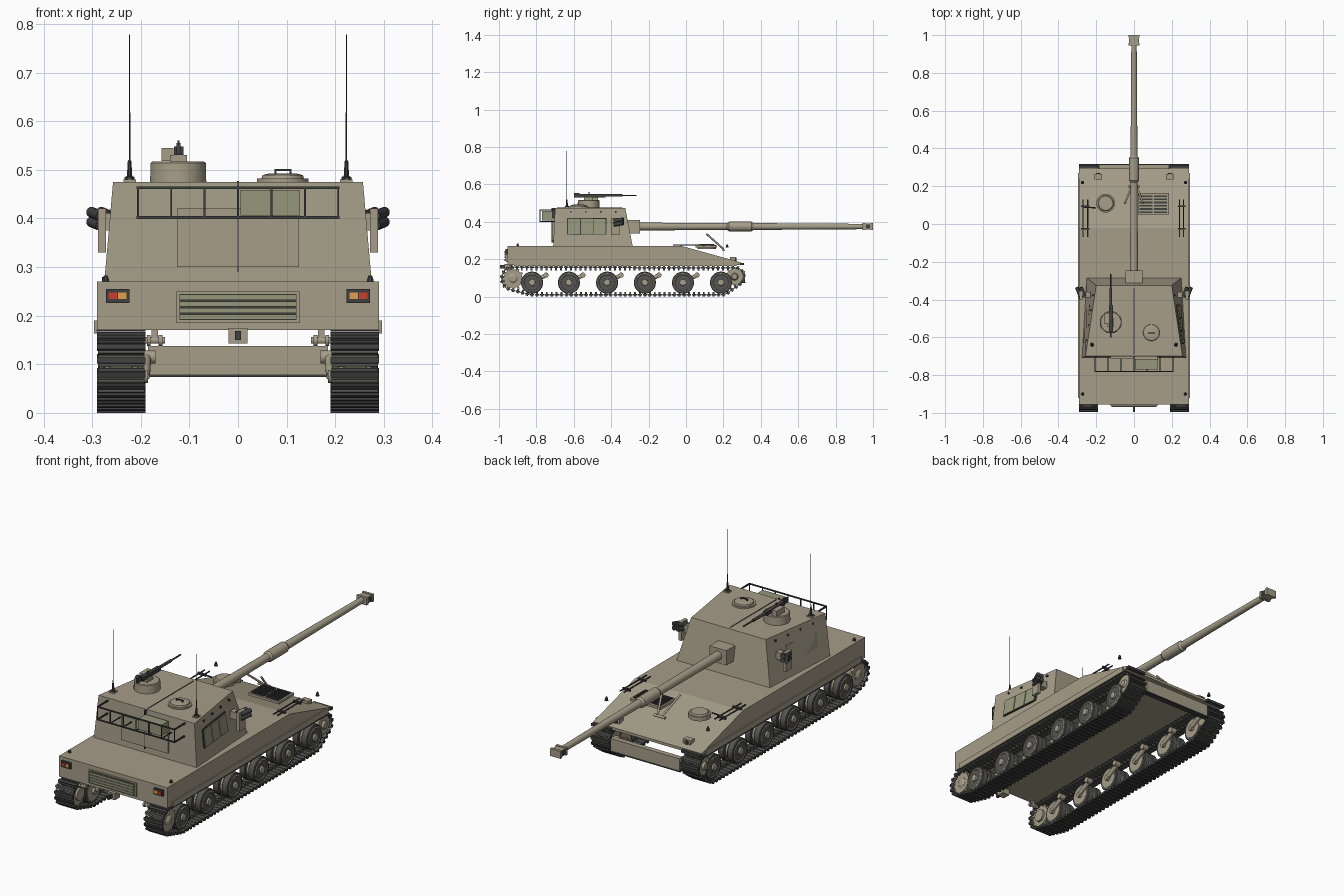
import bpy, bmesh, math
from mathutils import Vector, Matrix
from mathutils.geometry import convex_hull_2d

if "Cube" in bpy.data.objects:
    bpy.data.objects.remove(bpy.data.objects["Cube"])


def material(name, *rgb):
    m = bpy.data.materials.new(name)
    m.diffuse_color = (*rgb, 1)
    m.use_nodes = True
    m.node_tree.nodes["Principled BSDF"].inputs["Base Color"].default_value = m.diffuse_color
    return m


TAN = material("tan_paint", .38, .34, .25)
DARK = material("dark_metal", .05, .05, .05)
RUBBER = material("rubber", .09, .09, .085)
GREEN = material("green_panel", .30, .31, .20)
RED = material("red_lens", .6, .05, .03)
AMBER = material("amber_lens", .75, .35, .08)


class Part:
    """Collects primitives in world space, then becomes one object."""
    def __init__(self, name, mat=TAN, mirror=False):
        self.name, self.mat, self.mirror, self.bm = name, mat, mirror, bmesh.new()

    def hexa(self, lower, upper):
        v = [self.bm.verts.new(p) for p in [*lower, *upper]]
        n = len(lower)
        self.bm.faces.new(v[:n])
        self.bm.faces.new(v[n:])
        for i in range(n):
            j = (i + 1) % n
            self.bm.faces.new((v[i], v[j], v[n + j], v[n + i]))
        return self

    def box(self, x0, x1, y0, y1, z0, z1, m=Matrix()):
        q = [(x0, y0), (x1, y0), (x1, y1), (x0, y1)]
        return self.hexa([m @ Vector((*p, z0)) for p in q], [m @ Vector((*p, z1)) for p in q])

    def lathe(self, p, d, profile, n=20):
        rot = Vector(d).to_track_quat('Z', 'Y')
        rings = [[self.bm.verts.new(Vector(p) + rot @ Vector((r * math.cos(a), r * math.sin(a), t)))
                  for a in (2 * math.pi * (i + .5) / n for i in range(n))] for t, r in profile]
        for a, b in zip(rings, rings[1:]):
            for i in range(n):
                j = (i + 1) % n
                self.bm.faces.new((a[i], a[j], b[j], b[i]))
        self.bm.faces.new(rings[0])
        self.bm.faces.new(rings[-1])
        return self

    def rod(self, p, q, r, r2=None, n=12):
        d = Vector(q) - Vector(p)
        return self.lathe(p, d, [(0, r), (d.length, r if r2 is None else r2)], n)

    def done(self, smooth=False):
        bmesh.ops.recalc_face_normals(self.bm, faces=self.bm.faces)
        me = bpy.data.meshes.new(self.name)
        self.bm.to_mesh(me)
        me.materials.append(self.mat)
        if smooth:
            me.shade_smooth()
            me.set_sharp_from_angle(angle=math.radians(32))
        ob = bpy.data.objects.new(self.name, me)
        bpy.context.collection.objects.link(ob)
        if self.mirror:
            ob.modifiers.new("mirror", 'MIRROR').use_mirror_merge = False
        return ob


# Hull with sloped bow, bow beam and side skirts
prof = [(-.955, .17), (-.955, .27), (-.02, .27), (.295, .183), (.295, .17)]
Part("hull").hexa([(-.29, *p) for p in prof], [(.29, *p) for p in prof]).done()
Part("bow_beam").box(-.185, .185, .29, .315, .078, .138).done()
Part("beam_lip", DARK).box(-.19, .19, .288, .317, .074, .079).done()
Part("side_skirt", TAN, True).box(.29, .296, -.92, .27, .163, .19).done()
Part("bow_fender", DARK, True).box(.19, .292, .29, .31, .168, .18).done()

# Running gear
WY = [-.823, -.626, -.422, -.22, -.016, .187]
tyre, disc, arm = Part("road_wheel_tyre", RUBBER, True), Part("road_wheel", TAN, True), Part("swing_arm", TAN, True)
bolts = Part("wheel_bolts", DARK, True)
for y in WY:
    for x in (.2, .248):
        tyre.lathe((x, y, .075), (1, 0, 0), [(0, .046), (0, .056), (.003, .059), (.029, .059), (.032, .056), (.032, .046)], 28)
    disc.lathe((.198, y, .075), (1, 0, 0), [(0, .046), (.078, .046), (.083, .048), (.085, .045), (.078, .038),
                                            (.078, .018), (.09, .016), (.092, .010)], 24)
    for i in range(8):
        a = i * math.pi / 4
        c = Vector((.275, y + .028 * math.cos(a), .075 + .028 * math.sin(a)))
        bolts.rod(c, c + Vector((.003, 0, 0)), .0045, n=6)
    arm.rod((.185, y, .075), (.2, y, .075), .014)
    arm.rod((.19, y, .075), (.19, y + .075, .115), .009, .012)
    arm.rod((.17, y + .075, .115), (.2, y + .075, .115), .014)
tyre.done(True); disc.done(True); bolts.done(); arm.done(True)

SPROCKET, IDLER = (-.925, .097), (.26, .107)
drive = Part("drive_sprocket", TAN, True)
for x in (.205, .262):
    drive.lathe((x, *SPROCKET), (1, 0, 0), [(0, .05), (.014, .05)], 24)
    for i in range(12):
        m = Matrix.Translation((x, *SPROCKET)) @ Matrix.Rotation(i * math.pi / 6, 4, 'X')
        drive.box(.002, .012, .045, .059, -.006, .006, m)
drive.lathe((.195, *SPROCKET), (1, 0, 0), [(0, .03), (.07, .03), (.082, .026), (.09, .014)])
drive.done(True)
Part("idler_wheel", TAN, True).lathe((.2, *IDLER), (1, 0, 0), [(0, .044), (.03, .044), (.03, .025), (.048, .025),
     (.048, .044), (.078, .044), (.078, .02), (.088, .014)], 24).done(True)

# Track links spaced evenly around the wheels
pts = [Vector((y + r * math.cos(a), z + r * math.sin(a)))
       for y, z, r in ((*SPROCKET, .060), (*IDLER, .048), (WY[0], .075, .065), (WY[-1], .075, .065))
       for a in (2 * math.pi * i / 72 for i in range(72))]
loop = [pts[i] for i in convex_hull_2d(pts)]
segs = list(zip(loop, loop[1:] + loop[:1]))
total, N = sum((b - a).length for a, b in segs), 104
track, pads = Part("track_links", RUBBER, True), Part("track_grousers", DARK, True)
mid = Vector((-.33, .085))
for k in range(N):
    s = total * k / N
    for a, b in segs:
        if s <= (b - a).length:
            break
        s -= (b - a).length
    d = (b - a).normalized()
    c = a + d * s
    out = Vector((d.y, -d.x))
    if out.dot(c - mid) < 0:
        out = -out
    m = Matrix(((1, 0, 0, .24), (0, d.x, out.x, c.x), (0, d.y, out.y, c.y), (0, 0, 0, 1)))
    track.box(-.048, .048, -.0115, .0115, -.004, .004, m)
    track.box(-.006, .006, -.005, .005, -.016, -.004, m)
    pads.box(-.05, .05, -.006, .006, .003, .010, m)
track.done(); pads.done()

# Turret: tapered in plan and height
Part("turret").hexa([(-.275, -.71, .27), (.275, -.71, .27), (.25, -.285, .27), (-.25, -.285, .27)],
                    [(-.257, -.70, .475), (.257, -.70, .475), (.20, -.325, .475), (-.20, -.325, .475)]).done()
Part("roof_seam", DARK).box(-.002, .002, -.69, -.34, .474, .477).done()


def side(y, z, d):
    v, u = (z - .27) / .205, (y + .705) / .4
    return ((.275 - .018 * v) * (1 - u) + (.25 - .05 * v) * u + d, y, z)


def side_panel(name, mat, spans, d):
    p = Part(name, mat, True)
    for y0, y1, z0, z1 in spans:
        q = [(y0, z0), (y1, z0), (y1, z1), (y0, z1)]
        p.hexa([side(*c, -.004) for c in q], [side(*c, d) for c in q])
    p.done()


side_panel("side_panel_frame", DARK, [(-.635, -.425, .332, .42)], .002)
side_panel("side_panel", GREEN, [(-.63 + i * .068, -.566 + i * .068, .336, .416) for i in range(3)], .005)
side_panel("side_rivets", DARK, [(y, y + .008, .45, .458) for y in (-.62, -.54, -.46, -.38)], .005)

# Smoke launchers
sm = Part("smoke_bracket", TAN, True).box(.23, .275, -.39, -.36, .375, .41).box(.272, .288, -.40, -.355, .33, .42).done()
tubes = Part("smoke_tubes", DARK, True)
for i in range(2):
    for z in (.385, .405):
        tubes.rod((.262 + .02 * i, -.385, z), (.282 + .02 * i, -.335, z + .008), .011)
tubes.done(True)

# Rear turret door, stowage basket and box
Part("turret_door").box(-.125, .125, -.716, -.69, .30, .42).done()
Part("door_seam", DARK).box(-.0015, .0015, -.718, -.70, .29, .475).done()
basket = Part("stowage_basket", DARK)
for z in (.402, .463):
    basket.box(-.208, .208, -.783, -.778, z - .003, z + .003)
    for x in (-.206, .206):
        basket.box(x - .003, x + .003, -.78, -.70, z - .003, z + .003)
for i in range(7):
    x = -.206 + i * .0687
    basket.box(x - .002, x + .002, -.783, -.779, .402, .463)
    basket.box(x - .002, x + .002, -.78, -.70, .400, .404)
basket.done()
Part("stowage_box", GREEN).box(.005, .128, -.77, -.715, .406, .458).done()

# Main gun
Part("mantlet").box(-.045, .045, -.32, -.245, .338, .41).done()
Part("gun_barrel").lathe((0, -.26, .375), (0, 1, 0), [(0, .021), (.48, .019), (.49, .026), (.61, .026), (.62, .019),
     (.82, .017), (1.21, .0145)], 20).done(True)
brake = Part("muzzle_brake").box(-.028, .028, .945, .958, .357, .393).box(-.028, .028, .987, 1, .357, .393)
brake.box(-.024, .024, .958, .987, .360, .390).done()
Part("muzzle_ports", DARK, True).box(.02, .027, .962, .983, .365, .385).done()
lock = Part("travel_lock", TAN, True)
lock.rod((.012, .20, .255), (.048, .11, .335), .005)
lock.rod((.0, .20, .25), (.03, .20, .25), .007).done()

# Cupola, hatch and machine gun
Part("cupola").lathe((-.123, -.52, .47), (0, 0, 1), [(0, .059), (.044, .058), (.047, .054)], 16).done(True)
Part("roof_hatch").lathe((.092, -.575, .47), (0, 0, 1), [(0, .053), (.012, .053), (.012, .044), (.019, .042), (.022, .03)], 24).done(True)
Part("hatch_handle", DARK).box(.075, .11, -.58, -.575, .498, .502).box(.075, .079, -.58, -.575, .488, .5).box(
    .106, .11, -.58, -.575, .488, .5).done()
Part("gun_mount").box(-.14, -.105, -.545, -.50, .515, .53).box(-.157, -.133, -.53, -.47, .518, .545).done()
mg = Part("machine_gun", DARK).box(-.132, -.112, -.57, -.43, .53, .548).box(-.126, -.118, -.6, -.57, .53, .555)
mg.rod((-.122, -.44, .541), (-.122, -.34, .541), .007).rod((-.122, -.34, .541), (-.122, -.265, .541), .004)
mg.box(-.124, -.12, -.52, -.515, .545, .56).done()

# Antennas
Part("antenna", DARK, True).lathe((.223, -.637, .473), (0, 0, 1), [(0, .012), (.012, .011), (.014, .006), (.045, .004),
     (.047, .0018), (.305, .001)], 8).done()
Part("antenna_base", TAN, True).box(.21, .236, -.65, -.624, .47, .48).done()

# Front deck fittings: driver hatch, engine grille, tools
Part("driver_hatch").lathe((-.15, .11, .255), (0, 0, 1), [(0, .05), (.02, .05), (.02, .042), (.027, .038)], 24).done(True)
Part("deck_grille").box(.02, .185, .05, .165, .262, .274).done()
slats = Part("deck_grille_slats", DARK)
for i in range(6):
    for x in (.028, .106):
        slats.box(x, x + .07, .058 + i * .017, .067 + i * .017, .27, .279)
slats.done()
tools = Part("tool_rack", DARK)
for x in (-.27, -.245, .24, .262):
    tools.rod((x, -.07, .276), (x, .13, .276), .0035, n=6)
for x0, x1 in ((-.28, -.235), (.232, .272)):
    for y in (-.03, .09):
        tools.box(x0, x1, y, y + .008, .268, .279)
tools.rod((-.27, .09, .277), (-.2, .085, .277), .004, n=6)
tools.done()
Part("lifting_eyes", DARK, True).rod((.272, .22, .262), (.272, .22, .28), .009, .004, 8).rod(
    (.272, -.9, .268), (.272, -.9, .283), .009, .004, 8).done()
Part("headlamp", TAN, True).box(.17, .21, .235, .265, .185, .212).done()
Part("headlamp_lens", DARK, True).rod((.19, .262, .2), (.19, .269, .2), .010).done()

# Rear plate: grille, lamps, hitch, tow eyes
Part("rear_grille").box(-.127, .127, -.962, -.95, .185, .25).done()
gap, slat = Part("rear_grille_gaps", DARK).box(-.12, .12, -.965, -.955, .191, .245), Part("rear_grille_slats", GREEN)
for i in range(4):
    slat.box(-.12, .12, -.97, -.96, .192 + i * .0135, .2025 + i * .0135)
gap.done(); slat.done()
Part("tail_lamp", DARK, True).box(.223, .272, -.966, -.95, .226, .255).done()
Part("tail_lamp_red", RED, True).box(.249, .266, -.969, -.96, .234, .248).done()
Part("tail_lamp_amber", AMBER, True).box(.229, .247, -.969, -.96, .234, .248).done()
Part("hitch_plate").box(-.02, .02, -.97, -.93, .143, .175).done()
Part("hitch_hook", DARK).box(-.006, .006, -.995, -.965, .15, .168).done()
tow = Part("tow_shackle", TAN, True).rod((.15, -.94, .149), (.2, -.94, .149), .007)
tow.rod((.155, -.94, .149), (.163, -.94, .149), .012).rod((.18, -.94, .149), (.187, -.94, .149), .012)
tow.box(.165, .178, -.945, -.935, .149, .172).done()
